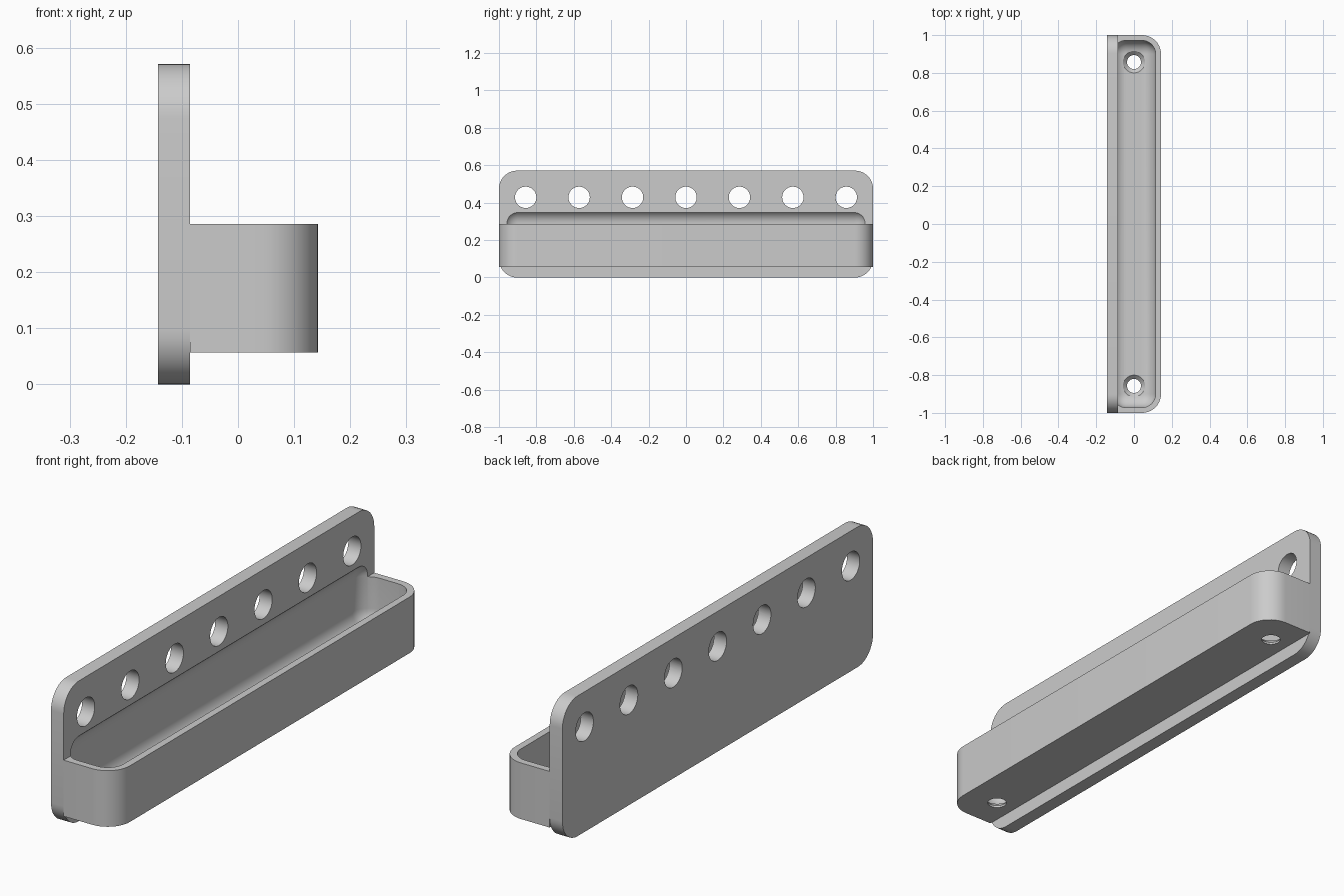
import bpy, bmesh, math
from mathutils import Matrix

if "Cube" in bpy.data.objects:
    bpy.data.objects.remove(bpy.data.objects["Cube"])

MM = 2 / 70  # the rack is 70 units long; sizes below are in these units

grey = bpy.data.materials.new("light_grey")
grey.use_nodes = True
colour = (0.6, 0.6, 0.6, 1)
grey.diffuse_color = colour
grey.node_tree.nodes["Principled BSDF"].inputs["Base Color"].default_value = colour


def finish(name, bm):
    bmesh.ops.scale(bm, vec=(MM, MM, MM), verts=bm.verts)
    bmesh.ops.recalc_face_normals(bm, faces=bm.faces)
    mesh = bpy.data.meshes.new(name)
    bm.to_mesh(mesh)
    bm.free()
    mesh.materials.append(grey)
    obj = bpy.data.objects.new(name, mesh)
    bpy.context.collection.objects.link(obj)
    return obj


def rounded_box(name, low, high, radius, pick):
    """Box between two corners, with the edges chosen by pick rounded."""
    bm = bmesh.new()
    bmesh.ops.create_cube(bm, size=1)
    for v in bm.verts:
        v.co = [h if c > 0 else l for c, l, h in zip(v.co, low, high)]
    edges = [e for e in bm.edges if pick(*e.verts)]
    bmesh.ops.bevel(bm, geom=edges, offset=radius, segments=10,
                    profile=0.5, affect='EDGES', clamp_overlap=True)
    return finish(name, bm)


def round_cutter(name, r_bottom, r_top, depth, centre, turn=0):
    bm = bmesh.new()
    matrix = Matrix.Translation(centre) @ Matrix.Rotation(turn, 4, 'Y')
    bmesh.ops.create_cone(bm, cap_ends=True, segments=40, radius1=r_bottom,
                          radius2=r_top, depth=depth, matrix=matrix)
    return finish(name, bm)


def cut(obj, cutters):
    bpy.context.view_layer.objects.active = obj
    for cutter in cutters:
        mod = obj.modifiers.new("cut", 'BOOLEAN')
        mod.operation = 'DIFFERENCE'
        mod.solver = 'EXACT'
        mod.object = cutter
        bpy.ops.object.modifier_apply(modifier=mod.name)


# Back plate with four rounded corners
plate = rounded_box("back_plate", (-5, -35, 0), (-3, 35, 20), 3.4,
                    lambda a, b: abs(a.co.x - b.co.x) > 1)

# Tray with its two outer upright corners rounded
tray = rounded_box("tray", (-3, -35, 2), (5, 35, 10), 3.5,
                   lambda a, b: abs(a.co.z - b.co.z) > 1 and a.co.x > 0)

# Soft-edged hollow, reaching a little into the plate
hollow = rounded_box("hollow_cutter", (-4, -34, 3), (4, 34, 12.65), 2.5,
                     lambda a, b: True)

# Row of tool holes through the plate
tool_holes = [round_cutter("tool_hole_cutter", 2, 2, 6, (-4, y, 15), math.pi / 2)
              for y in range(-30, 31, 10)]

# Countersunk screw holes in the tray floor
screw_holes = []
for y in (-30, 30):
    screw_holes.append(round_cutter("screw_hole_cutter", 1.3, 1.3, 4, (0, y, 2.5)))
    screw_holes.append(round_cutter("countersink_cutter", 1.3, 2.1, 0.8, (0, y, 2.7)))

cut(plate, [hollow] + tool_holes)
cut(tray, [hollow] + screw_holes)
for helper in [hollow] + tool_holes + screw_holes:
    bpy.data.objects.remove(helper)

# Smooth the curves and keep the hard edges
bpy.ops.object.select_all(action='DESELECT')
for obj in (plate, tray):
    obj.select_set(True)
bpy.context.view_layer.objects.active = plate
bpy.ops.object.shade_smooth_by_angle(angle=math.radians(30))
